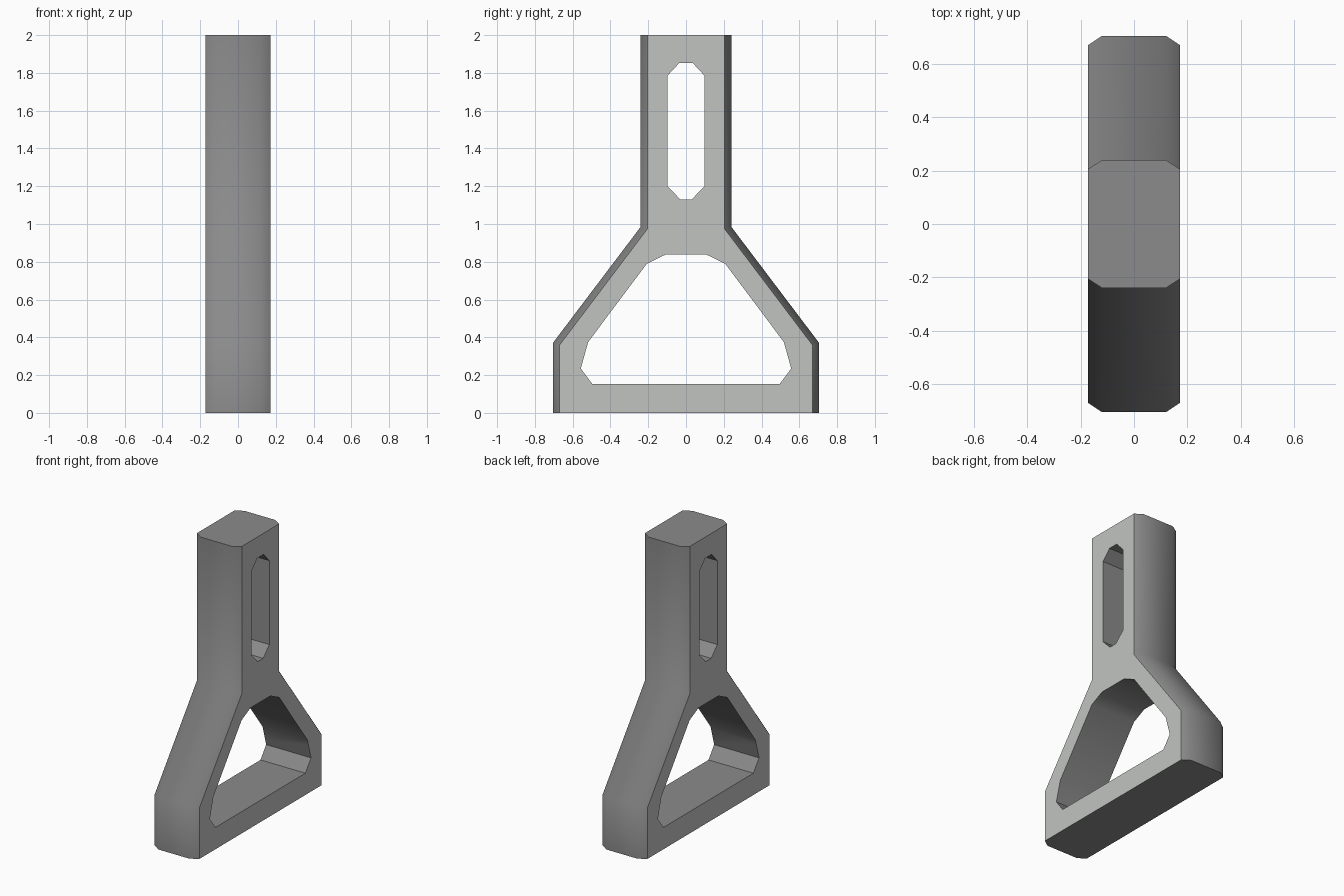
import bpy, bmesh

if "Cube" in bpy.data.objects:
    bpy.data.objects.remove(bpy.data.objects["Cube"])


def material(name, colour):
    m = bpy.data.materials.new(name)
    m.diffuse_color = (*colour, 1)
    m.use_nodes = True
    m.node_tree.nodes["Principled BSDF"].inputs["Base Color"].default_value = m.diffuse_color
    return m


def mirrored(half):
    """Close a half outline (y, z), listed bottom to top, across y = 0."""
    return half + [(-y, z) for y, z in reversed(half)]


def loft(name, sections):
    """Join (x, outline) sections into a closed solid."""
    bm = bmesh.new()
    rings = [[bm.verts.new((x, y, z)) for y, z in outline] for x, outline in sections]
    n = len(rings[0])
    for a, b in zip(rings, rings[1:]):
        for i in range(n):
            j = (i + 1) % n
            bm.faces.new((a[i], a[j], b[j], b[i]))
    bm.faces.new(rings[0])
    bm.faces.new(rings[-1])
    bmesh.ops.recalc_face_normals(bm, faces=bm.faces)
    mesh = bpy.data.meshes.new(name)
    bm.to_mesh(mesh)
    bm.free()
    obj = bpy.data.objects.new(name, mesh)
    bpy.context.collection.objects.link(obj)
    return obj


dark = material("dark grey edge", (0.26, 0.26, 0.26))
light = material("light grey side", (0.53, 0.55, 0.53))

# Body: Y-shaped outline with bevelled long edges
outer = mirrored([(0.705, 0), (0.705, 0.37), (0.24, 0.985), (0.24, 2)])
inner = mirrored([(0.67, 0), (0.67, 0.358), (0.205, 0.973), (0.205, 2)])
body = loft("stand_frame", [(-0.173, inner), (-0.12, outer), (0.12, outer), (0.173, inner)])

# Openings: upper slot and lower window
slot = mirrored([(0.03, 1.13), (0.098, 1.2), (0.098, 1.785), (0.035, 1.853)])
window = mirrored([(0.495, 0.152), (0.557, 0.235), (0.518, 0.375),
                   (0.207, 0.79), (0.108, 0.838)])
for name, outline in (("slot_cutter", slot), ("window_cutter", window)):
    cutter = loft(name, [(-0.4, outline), (0.4, outline)])
    cutter.hide_render = True
    mod = body.modifiers.new(name, 'BOOLEAN')
    mod.operation = 'DIFFERENCE'
    mod.solver = 'EXACT'
    mod.object = cutter
    bpy.context.view_layer.objects.active = body
    bpy.ops.object.modifier_apply(modifier=name)
    bpy.data.objects.remove(cutter)

# Colours: light flat sides, dark edges and openings
body.data.materials.clear()
body.data.materials.append(dark)
body.data.materials.append(light)
for p in body.data.polygons:
    p.material_index = 1 if abs(p.normal.x) > 0.9 else 0

# Smooth only the shallow bends
body.select_set(True)
bpy.ops.object.shade_smooth_by_angle(angle=0.62)
